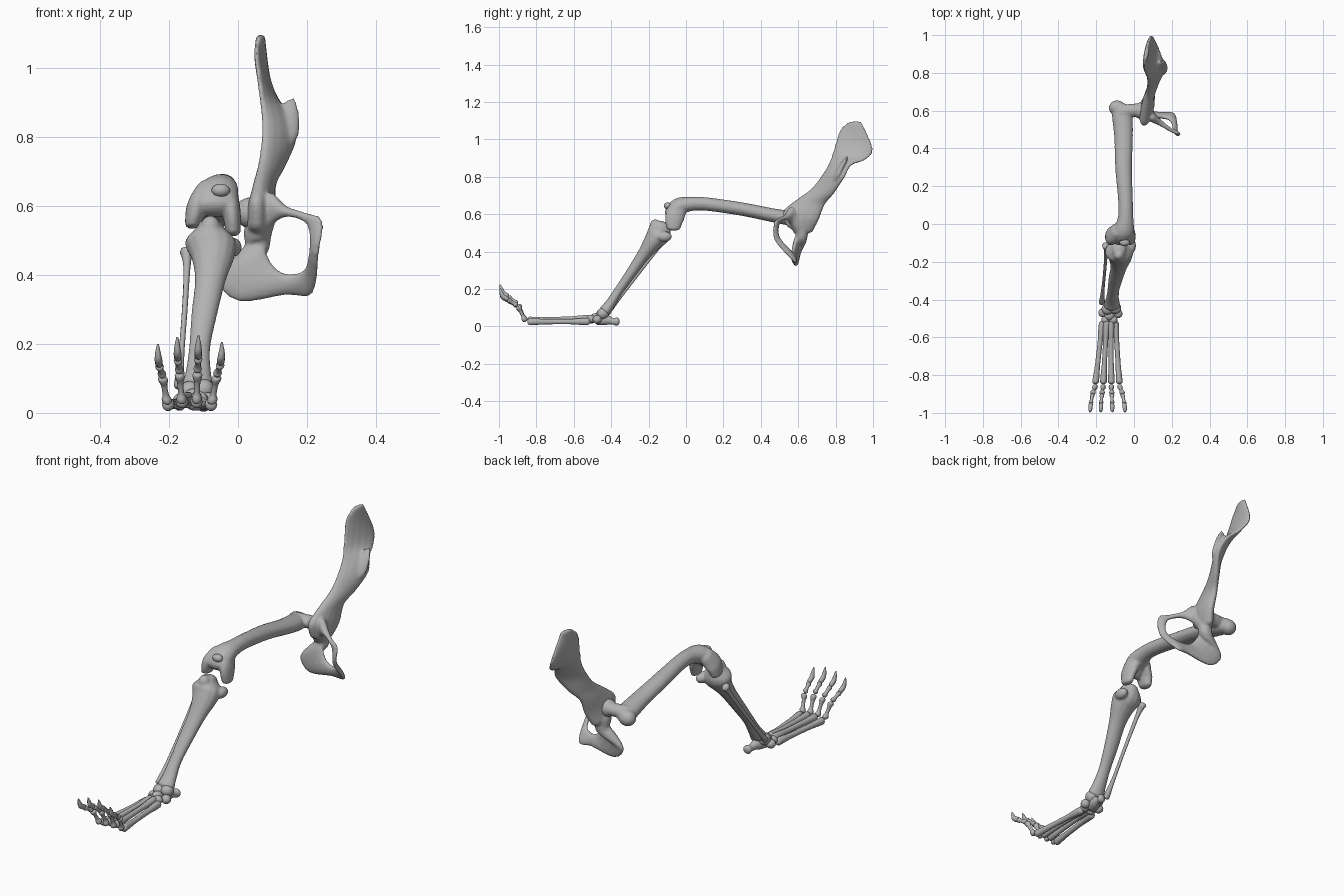
import bpy, bmesh, math
from mathutils import Vector

cube = bpy.data.objects.get("Cube")
if cube:
    bpy.data.objects.remove(cube)

bone_mat = bpy.data.materials.new("bone_grey")
bone_mat.use_nodes = True
GREY = (0.45, 0.45, 0.45, 1)
bone_mat.diffuse_color = GREY
bone_mat.node_tree.nodes["Principled BSDF"].inputs["Base Color"].default_value = GREY


def spline(rows, steps, closed):
    """Catmull-Rom through rows of numbers."""
    n, out = len(rows), []
    pick = (lambda i: rows[i % n]) if closed else (lambda i: rows[min(max(i, 0), n - 1)])
    for i in range(n if closed else n - 1):
        p, q, r, s = (pick(i + k) for k in (-1, 0, 1, 2))
        for k in range(steps):
            t = k / steps
            out.append([b + t * ((c - a) + t * ((2*a - 5*b + 4*c - d) + t * (3*b - a - 3*c + d))) / 2
                        for a, b, c, d in zip(p, q, r, s)])
    if not closed:
        out.append(list(rows[-1]))
    return out


def loft(bm, rows, steps=4, sides=14, closed=False):
    """Rows hold one edge point, the opposite edge point and a half thickness."""
    rows = spline(rows, steps, closed)
    mids = [(Vector(r[:3]) + Vector(r[3:6])) / 2 for r in rows]
    n, sections = len(rows), []
    for i, r in enumerate(rows):
        ahead = mids[(i + 1) % n] if closed else mids[min(i + 1, n - 1)]
        behind = mids[i - 1] if closed or i else mids[0]
        tangent = (ahead - behind).normalized()
        half = (Vector(r[3:6]) - Vector(r[:3])) / 2
        sections.append((mids[i], half, tangent.cross(half).normalized() * r[6], tangent))
    if not closed:  # domed ends
        def dome(sec, sign):
            c, h, t, d = sec
            reach = min(h.length, t.length) * 0.7 * sign
            return [(c + d * reach * math.sin(a), h * math.cos(a), t * math.cos(a), d)
                    for a in (0.5, 1.0, 1.4)]
        sections = dome(sections[0], -1)[::-1] + sections + dome(sections[-1], 1)
    rings = []
    for c, h, t, d in sections:
        rings.append([bm.verts.new(c + h * math.cos(a) + t * math.sin(a))
                      for a in (math.tau * k / sides for k in range(sides))])
    pairs = list(zip(rings, rings[1:]))
    if closed:
        pairs.append((rings[-1], rings[0]))
    else:
        bm.faces.new(rings[0])
        bm.faces.new(rings[-1])
    for lo, hi in pairs:
        for k in range(sides):
            j = (k + 1) % sides
            bm.faces.new((lo[k], lo[j], hi[j], hi[k]))


def tube(bm, rows, axis=(1, 0, 0), **kw):
    """Rows hold a centre, a half width along the axis and a half depth."""
    ax = Vector(axis).normalized()
    loft(bm, [[*(Vector(r[:3]) - ax * r[3]), *(Vector(r[:3]) + ax * r[3]), r[4]] for r in rows], **kw)


def ball(bm, centre, radii):
    made = bmesh.ops.create_uvsphere(bm, u_segments=16, v_segments=10, radius=1)["verts"]
    bmesh.ops.scale(bm, vec=radii, verts=made)
    bmesh.ops.translate(bm, vec=centre, verts=made)


def finish(bm, name, fuse=0, smooth=4):
    bmesh.ops.recalc_face_normals(bm, faces=bm.faces)
    for f in bm.faces:
        f.smooth = True
    mesh = bpy.data.meshes.new(name)
    bm.to_mesh(mesh)
    bm.free()
    mesh.materials.append(bone_mat)
    ob = bpy.data.objects.new(name, mesh)
    bpy.context.collection.objects.link(ob)
    if fuse:
        m = ob.modifiers.new("fuse", "REMESH")
        m.mode, m.voxel_size, m.use_smooth_shade = "VOXEL", fuse, True
        s = ob.modifiers.new("soften", "SMOOTH")
        s.factor, s.iterations = 0.5, smooth


# Pelvis: blade, medial ridge and ring around the opening
bm = bmesh.new()
loft(bm, [
    (.058, .86, 1.085, .072, .94, 1.09, .012),
    (.052, .82, 1.045, .09, 1.0, .95, .015),
    (.062, .79, .95, .12, .96, .89, .016),
    (.07, .765, .87, .15, .885, .865, .02),
    (.072, .73, .81, .168, .845, .795, .022),
    (.068, .67, .735, .13, .79, .71, .025),
    (.06, .58, .67, .095, .745, .655, .028),
    (.05, .52, .615, .09, .71, .57, .036),
    (.05, .53, .55, .07, .68, .51, .034)])
loft(bm, [
    (.13, .855, .895, .166, .865, .912, .006),
    (.12, .82, .85, .178, .842, .865, .012),
    (.11, .79, .80, .174, .81, .80, .014),
    (.09, .76, .74, .13, .78, .745, .012)])
loft(bm, [
    (.105, .56, .55, .085, .57, .64, .025),
    (.142, .535, .568, .137, .535, .60, .016),
    (.185, .505, .558, .19, .50, .582, .011),
    (.203, .495, .535, .245, .475, .558, .01),
    (.209, .50, .48, .232, .475, .46, .01),
    (.193, .545, .418, .216, .582, .345, .012),
    (.15, .565, .402, .14, .585, .342, .016),
    (.11, .575, .42, .0, .59, .323, .019),
    (.085, .585, .46, -.058, .605, .39, .022),
    (.078, .59, .49, .03, .64, .465, .036),
    (.09, .58, .52, .03, .63, .55, .042)], closed=True)
finish(bm, "pelvis", 0.006)

# Femur: shaft, neck with head, trochanter and two condyles
bm = bmesh.new()
tube(bm, [
    (-.075, .62, .568, .045, .038),
    (-.062, .56, .577, .054, .04),
    (-.055, .45, .597, .049, .037),
    (-.055, .30, .627, .045, .036),
    (-.045, .12, .653, .039, .036),
    (-.045, .03, .655, .042, .038),
    (-.058, -.04, .64, .06, .047),
    (-.065, -.08, .60, .062, .038)])
tube(bm, [
    (-.07, .59, .58, .04, .036),
    (-.02, .60, .58, .036, .033),
    (.03, .605, .582, .034, .032)], axis=(0, 1, 0))
ball(bm, (.032, .60, .58), (.038, .044, .045))
ball(bm, (-.09, .615, .565), (.044, .04, .04))
tube(bm, [(-.09, -.03, .65, .032, .042), (-.117, -.06, .60, .032, .052), (-.13, -.068, .55, .024, .04)])
tube(bm, [(-.035, -.03, .65, .032, .042), (-.02, -.06, .585, .028, .052), (-.014, -.068, .527, .022, .038)])
finish(bm, "femur", 0.006)

bm = bmesh.new()
ball(bm, (-.05, -.098, .645), (.027, .02, .019))
finish(bm, "kneecap")

# Lower leg
bm = bmesh.new()
tube(bm, [
    (-.08, -.13, .535, .04, .05),
    (-.08, -.145, .495, .074, .064),
    (-.073, -.178, .45, .062, .051),
    (-.08, -.225, .385, .045, .036),
    (-.097, -.29, .29, .038, .029),
    (-.111, -.36, .19, .031, .025),
    (-.115, -.405, .12, .037, .028),
    (-.117, -.43, .085, .045, .033)])
ball(bm, (-.08, -.165, .535), (.03, .03, .037))
ball(bm, (-.015, -.115, .48), (.026, .04, .028))
finish(bm, "tibia", 0.006, 3)

bm = bmesh.new()
tube(bm, [
    (-.15, -.115, .465, .019, .022),
    (-.148, -.15, .42, .01, .012),
    (-.155, -.25, .29, .008, .01),
    (-.165, -.35, .16, .009, .01),
    (-.17, -.415, .08, .016, .016)], sides=10)
finish(bm, "fibula")

# Heel and ankle bones
bm = bmesh.new()
tube(bm, [
    (-.10, -.37, .026, .022, .023),
    (-.105, -.395, .028, .016, .018),
    (-.115, -.43, .036, .028, .03),
    (-.125, -.47, .032, .03, .026)])
finish(bm, "heel_bone")
ankle = [(-.10, -.445, .068, .032), (-.14, -.45, .062, .032), (-.165, -.47, .035, .024),
         (-.085, -.475, .037, .024), (-.13, -.485, .045, .027), (-.11, -.508, .04, .023),
         (-.15, -.508, .036, .023)]
for i, (x, y, z, r) in enumerate(ankle):
    bm = bmesh.new()
    ball(bm, (x, y, z), (r, r, r * .95))
    finish(bm, f"ankle_bone_{i + 1}")


def toe_bone(name, start, end, ends, middle):
    """Thin shaft with a knuckle at each end."""
    a, b = Vector(start), Vector(end)
    profile = [(0, ends), (.12, ends * .95), (.3, middle), (.7, middle), (.88, ends * .9), (1, ends)]
    bm = bmesh.new()
    tube(bm, [(*a.lerp(b, t), r, r * 1.1) for t, r in profile], steps=3, sides=10)
    finish(bm, name)


# Four toes: start x, knuckle x, tip x, rise of the tip, height of the foot bone
toes = [(-.168, -.203, -.232, -.005, .026), (-.145, -.162, -.176, .015, .042),
        (-.122, -.12, -.115, .02, .042), (-.098, -.078, -.047, .0, .026)]
for i, (x0, x1, x2, up, z0) in enumerate(toes, 1):
    def at(t, y, z):
        return (x1 + (x2 - x1) * t, y, z + up * t)
    toe_bone(f"long_foot_bone_{i}", (x0, -.525, z0), (x1, -.835, z0 * .5 + .012), .018, .0135)
    toe_bone(f"toe_bone_{i}", at(.1, -.862, .035), at(.5, -.893, .10), .0145, .009)
    toe_bone(f"middle_toe_bone_{i}", at(.6, -.908, .115), at(.85, -.945, .138), .0125, .009)
    bm = bmesh.new()
    tube(bm, [(*at(.9, -.955, .147), .011, .013), (*at(.95, -.978, .16), .011, .013),
              (*at(1, -.987, .18), .008, .01), (*at(1, -.995, .203), .003, .003)], sides=10)
    finish(bm, f"claw_{i}")
